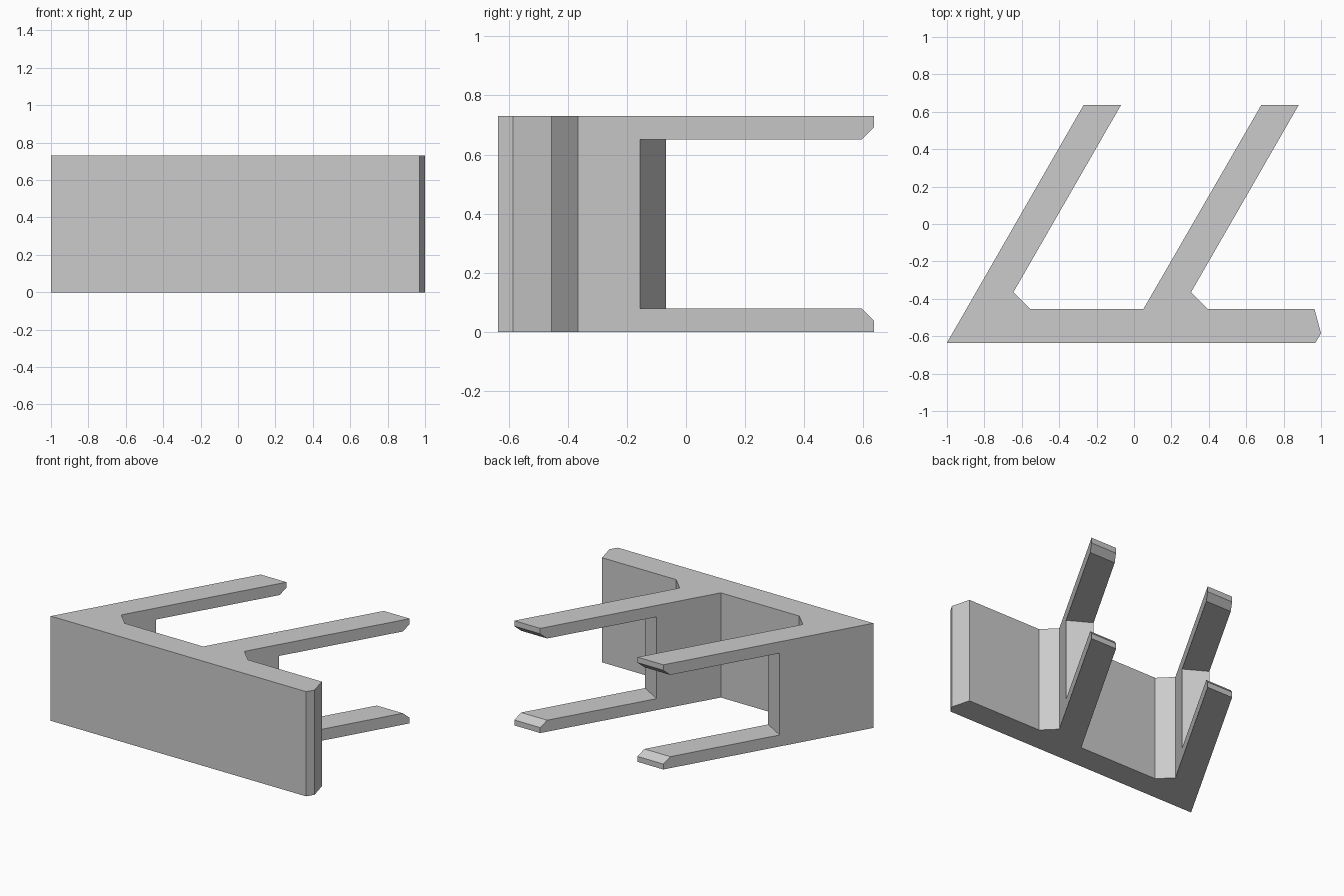
import bpy
import bmesh

cube = bpy.data.objects.get("Cube")
if cube:
    bpy.data.objects.remove(cube, do_unlink=True)

HEIGHT = 0.73
RAIL = 0.08        # thickness of each prong
SLOPE = 0.577      # arms lean 30 degrees sideways
BACK = 0.635       # y of the prong tips
CHAMFER = 0.042

grey = bpy.data.materials.new("light grey")
grey.use_nodes = True
colour = (0.6, 0.6, 0.6, 1)
grey.diffuse_color = colour
grey.node_tree.nodes["Principled BSDF"].inputs["Base Color"].default_value = colour


def prism(name, loop_a, loop_b):
    """Solid between two matching loops of points."""
    bm = bmesh.new()
    a = [bm.verts.new(p) for p in loop_a]
    b = [bm.verts.new(p) for p in loop_b]
    bm.faces.new(a)
    bm.faces.new(b)
    for i in range(len(a)):
        j = (i + 1) % len(a)
        bm.faces.new((a[i], a[j], b[j], b[i]))
    bmesh.ops.recalc_face_normals(bm, faces=bm.faces)
    mesh = bpy.data.meshes.new(name)
    bm.to_mesh(mesh)
    bm.free()
    mesh.materials.append(grey)
    obj = bpy.data.objects.new(name, mesh)
    bpy.context.collection.objects.link(obj)
    return obj


# Bracket plate with two leaning arms, extruded from its plan outline
outline = [(-1, -BACK), (0.97, -BACK), (1, -0.585), (0.965, -0.455),
           (0.395, -0.455), (0.305, -0.365), (0.88, BACK), (0.68, BACK),
           (0.05, -0.455), (-0.555, -0.455), (-0.645, -0.365),
           (-0.07, BACK), (-0.27, BACK)]
bracket = prism("bracket", [(x, y, 0) for x, y in outline],
                [(x, y, HEIGHT) for x, y in outline])


# Slot that splits an arm into two prongs with chamfered tips
def slot_loop(tip_x, offset):
    wall = -0.155 - 0.433 * offset     # slot wall is square to the arm
    over = 0.03
    flare = CHAMFER + over
    profile = [(wall, RAIL), (BACK - CHAMFER, RAIL), (BACK + over, RAIL - flare)]
    profile += [(y, HEIGHT - z) for y, z in reversed(profile)]
    return [(tip_x + offset + SLOPE * (y - BACK), y, z) for y, z in profile]


for tip_x in (-0.07, 0.88):
    cutter = prism("slot_cutter", slot_loop(tip_x, -0.24), slot_loop(tip_x, 0.04))
    cutter.hide_render = True
    cut = bracket.modifiers.new("slot", 'BOOLEAN')
    cut.operation = 'DIFFERENCE'
    cut.solver = 'EXACT'
    cut.object = cutter
    bpy.context.view_layer.objects.active = bracket
    bpy.ops.object.modifier_apply(modifier=cut.name)
    bpy.data.objects.remove(cutter, do_unlink=True)
